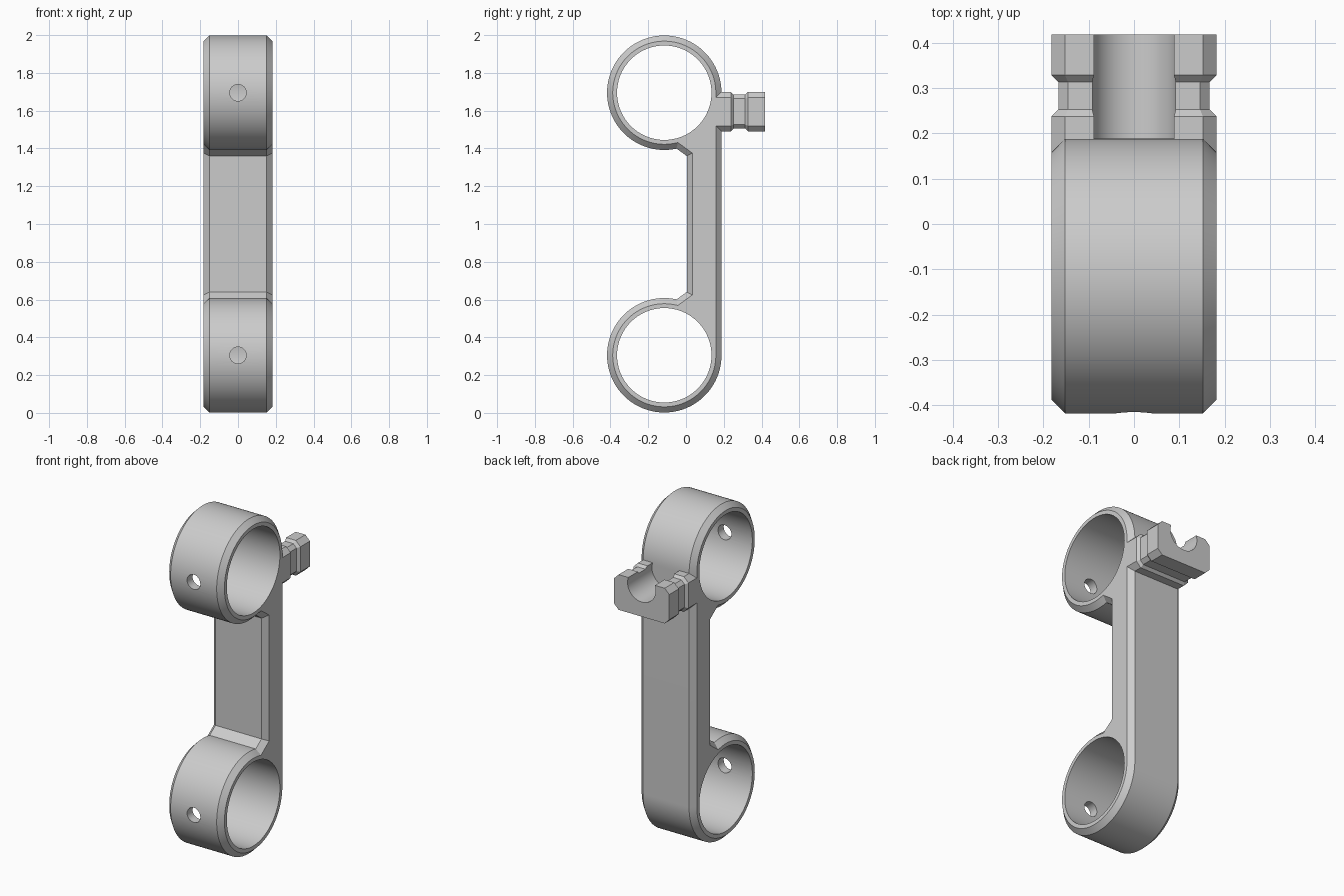
import bpy, bmesh
from math import sin, cos, pi, asin, sqrt
from mathutils import Vector, Matrix

cube = bpy.data.objects.get("Cube")
if cube:
    bpy.data.objects.remove(cube)

grey = bpy.data.materials.new("plain grey")
grey.use_nodes = True
colour = (0.6, 0.6, 0.6, 1)
grey.diffuse_color = colour
grey.node_tree.nodes["Principled BSDF"].inputs["Base Color"].default_value = colour

HALF = 0.182                  # half width
CHAMFER = 0.03
RING_Y, RING_R, BORE_R = -0.115, 0.303, 0.25
LOW_Z, HIGH_Z = 0.305, 1.695
MID_Z = (LOW_Z + HIGH_Z) / 2


def new_object(name, bm):
    bmesh.ops.recalc_face_normals(bm, faces=bm.faces[:])
    mesh = bpy.data.meshes.new(name)
    bm.to_mesh(mesh)
    bm.free()
    mesh.materials.append(grey)
    obj = bpy.data.objects.new(name, mesh)
    bpy.context.collection.objects.link(obj)
    return obj


def inset(points, d):
    """Move every side of a counter-clockwise outline inward by d."""
    out = []
    for i, p in enumerate(points):
        a = (p - points[i - 1]).normalized()
        b = (points[(i + 1) % len(points)] - p).normalized()
        na, nb = Vector((-a.y, a.x)), Vector((-b.y, b.x))
        out.append(p + (na + nb) * d / (1 + na.dot(nb)))
    return out


def loft(name, points, sections, place):
    """Join inset copies of an outline; sections are (position, inset)."""
    bm = bmesh.new()
    loops = [[bm.verts.new(place(p, pos)) for p in inset(points, d)]
             for pos, d in sections]
    for a, b in zip(loops, loops[1:]):
        for i in range(len(a)):
            bm.faces.new((a[i - 1], a[i], b[i], b[i - 1]))
    bm.faces.new(loops[0])
    bm.faces.new(loops[-1])
    return new_object(name, bm)


def cylinder(name, radius, start, end, sides):
    start, end = Vector(start), Vector(end)
    axis = end - start
    turn = axis.to_track_quat('Z', 'Y').to_matrix().to_4x4()
    bm = bmesh.new()
    bmesh.ops.create_cone(bm, cap_ends=True, segments=sides, radius1=radius,
                          radius2=radius, depth=axis.length,
                          matrix=Matrix.Translation((start + end) / 2) @ turn)
    return new_object(name, bm)


def combine(target, other, operation):
    other.hide_render = True
    mod = target.modifiers.new("combine", 'BOOLEAN')
    mod.operation, mod.solver, mod.object = operation, 'EXACT', other
    bpy.context.view_layer.objects.active = target
    bpy.ops.object.modifier_apply(modifier=mod.name)
    bpy.data.objects.remove(other)


# Outline of the link: upper ring from the back, over the top, to its gusset,
# then the same mirrored for the lower ring
end_angle = 2 * pi - asin(sqrt(RING_R ** 2 - 0.065 ** 2) / RING_R)
upper = []
for i in range(97):
    t = end_angle * i / 96
    upper.append(Vector((RING_Y + RING_R * cos(t), HIGH_Z + RING_R * sin(t))))
upper.append(Vector((0.004, 1.36)))
lower = [Vector((p.x, 2 * MID_Z - p.y)) for p in reversed(upper)]
link = loft("ring_link", upper + lower,
            [(-HALF, CHAMFER), (CHAMFER - HALF, 0), (HALF - CHAMFER, 0), (HALF, CHAMFER)],
            lambda p, x: (x, p.x, p.y))

# Rear clip with chamfered corners and a waist
low, high, c = 1.49, 1.70, CHAMFER
right_side = [(HALF - c, low), (HALF, low + c), (HALF, high - c), (HALF - c, high)]
corners = right_side + [(-x, z) for x, z in reversed(right_side)]
clip = loft("rear_clip", [Vector(p) for p in corners],
            [(0.145, 0), (0.237, 0), (0.252, 0.015), (0.313, 0.015), (0.328, 0), (0.418, 0)],
            lambda p, y: (p.x, y, p.y))
combine(clip, cylinder("clip_groove", 0.093, (0, 0.1, 1.67), (0, 0.5, 1.67), 64), 'DIFFERENCE')
combine(link, clip, 'UNION')

# Ring bores and the small holes through the front walls
for z in (LOW_Z, HIGH_Z):
    combine(link, cylinder("bore", BORE_R, (-0.4, RING_Y, z), (0.4, RING_Y, z), 96), 'DIFFERENCE')
    combine(link, cylinder("pin_hole", 0.044, (0, -0.6, z), (0, -0.2, z), 32), 'DIFFERENCE')

bpy.ops.object.select_all(action='DESELECT')
link.select_set(True)
bpy.context.view_layer.objects.active = link
bpy.ops.object.shade_smooth_by_angle(angle=pi / 7)
